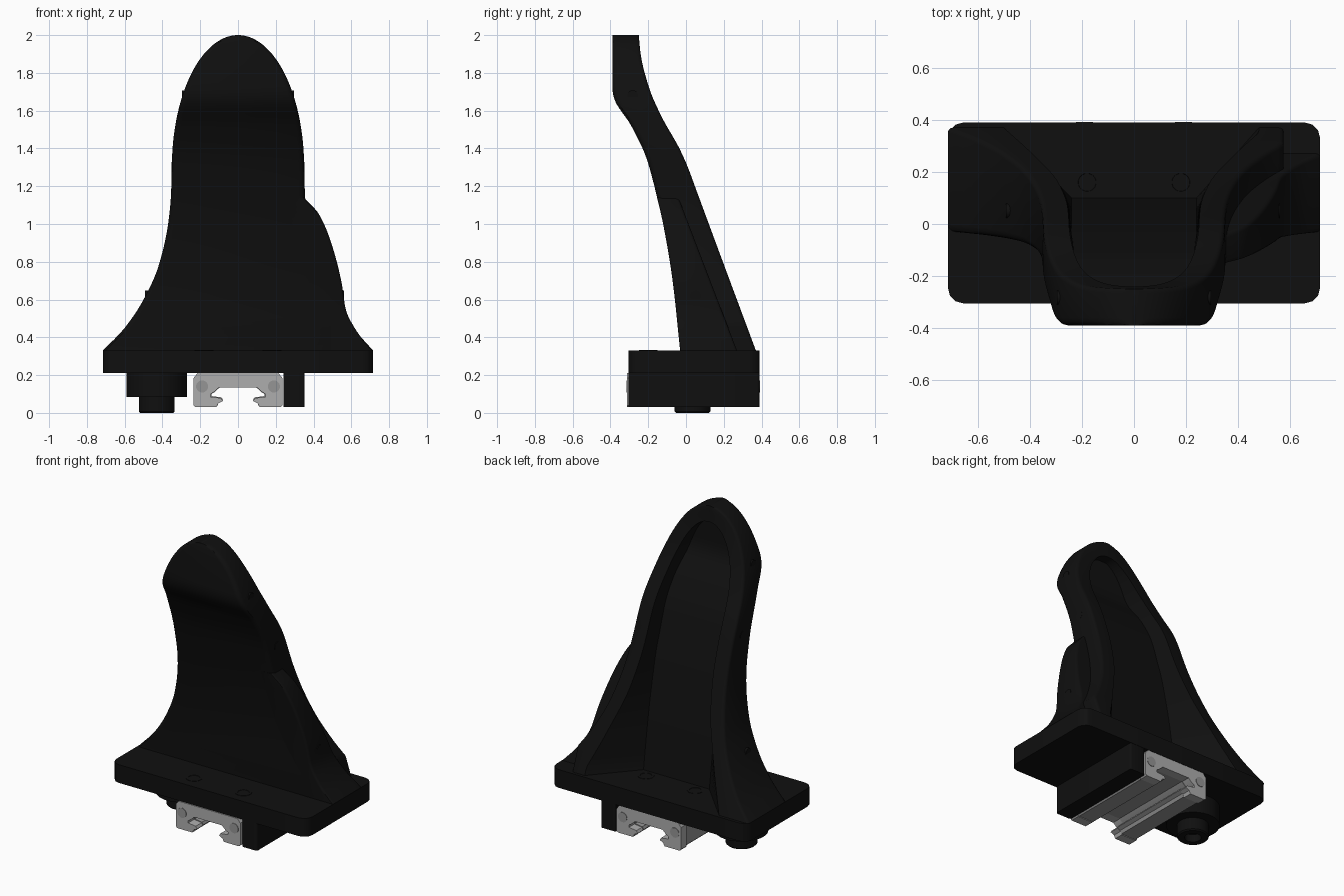
import bpy, bmesh, math

if "Cube" in bpy.data.objects:
    bpy.data.objects.remove(bpy.data.objects["Cube"])


def material(name, v):
    m = bpy.data.materials.new(name)
    m.diffuse_color = (v, v, v, 1)
    m.use_nodes = True
    m.node_tree.nodes["Principled BSDF"].inputs["Base Color"].default_value = m.diffuse_color
    return m


BLACK = material("black_plastic", 0.005)
STEEL = material("steel", 0.3)
CAP = material("light_grey", 0.42)


def curve(points):
    """Smooth monotone interpolation through (z, value) points."""
    xs, ys = zip(*points)
    n = len(xs)
    d = [(ys[i + 1] - ys[i]) / (xs[i + 1] - xs[i]) for i in range(n - 1)]
    m = [d[0]] + [2 * a * b / (a + b) if a * b > 0 else 0 for a, b in zip(d, d[1:])] + [d[-1]]

    def f(x):
        x = min(max(x, xs[0]), xs[-1])
        i = max(k for k in range(n - 1) if xs[k] <= x)
        h = xs[i + 1] - xs[i]
        t = (x - xs[i]) / h
        return ((1 + 2 * t) * (1 - t) ** 2 * ys[i] + t * (1 - t) ** 2 * h * m[i]
                + t * t * (3 - 2 * t) * ys[i + 1] + t * t * (t - 1) * h * m[i + 1])
    return f


def finish(bm, name, mat, angle=30):
    bmesh.ops.remove_doubles(bm, verts=bm.verts, dist=1e-5)
    bmesh.ops.recalc_face_normals(bm, faces=bm.faces)
    me = bpy.data.meshes.new(name)
    bm.to_mesh(me)
    bm.free()
    ob = bpy.data.objects.new(name, me)
    bpy.context.collection.objects.link(ob)
    me.materials.append(mat)
    bpy.ops.object.select_all(action='DESELECT')
    ob.select_set(True)
    bpy.context.view_layer.objects.active = ob
    bpy.ops.object.shade_smooth_by_angle(angle=math.radians(angle))
    return ob


def loft(name, rings, mat, angle=30):
    bm = bmesh.new()
    vs = [[bm.verts.new(p) for p in r] for r in rings]
    n = len(vs[0])
    for a, b in zip(vs, vs[1:]):
        for i in range(n):
            j = (i + 1) % n
            bm.faces.new((a[i], a[j], b[j], b[i]))
    bm.faces.new(vs[0])
    bm.faces.new(vs[-1])
    return finish(bm, name, mat, angle)


def corner(x, y, sx, sy, r, first_x):
    """Rounded corner whose inside lies towards (-sx, -sy)."""
    pts = []
    for k in range(4):
        a = math.pi / 2 * k / 3
        u, v = (math.sin(a), math.cos(a)) if first_x else (math.cos(a), math.sin(a))
        pts.append((x - sx * r * (1 - u), y - sy * r * (1 - v)))
    return pts


def rounded_rect(x0, x1, y0, y1, r):
    return (corner(x0, y0, -1, -1, r, False) + corner(x1, y0, 1, -1, r, True)
            + corner(x1, y1, 1, 1, r, False) + corner(x0, y1, -1, 1, r, True))


def slab(name, outline, z0, z1, mat):
    return loft(name, [[(x, y, z) for x, y in outline] for z in (z0, z1)], mat)


def extrude_y(name, outline, y0, y1, mat):
    return loft(name, [[(x, y, z) for x, z in outline] for y in (y0, y1)], mat)


def turned(name, cx, cy, profile, mat, n=48):
    return loft(name, [[(cx + r * math.cos(2 * math.pi * i / n), cy + r * math.sin(2 * math.pi * i / n), z)
                        for i in range(n)] for r, z in profile], mat)


# Curves that shape the upright, all by height
front_y = curve([(.33, -.03), (.7, -.07), (1, -.12), (1.15, -.155), (1.35, -.21),
                 (1.52, -.29), (1.67, -.382), (1.72, -.39), (2, -.39)])
back_y = curve([(.33, .37), (.8, .195), (1.2, .047), (1.3, .01), (1.4, -.035),
                (1.57, -.13), (1.72, -.195), (1.9, -.24), (2, -.25)])
flare = curve([(.33, .715), (.45, .6), (.6, .5), (.78, .42), (1, .37), (1.15, .355), (1.3, .35)])
inner_flare = curve([(.33, .5), (.6, .39), (.9, .29), (1.15, .255), (1.3, .25)])
floor_t = curve([(.33, .13), (1.15, .1), (1.9, .09)])
wing_x = curve([(.33, .715), (.43, .63), (.55, .57), (.68, .55), (.88, .5), (1.05, .43), (1.14, .35)])


def half_width(z):
    return flare(z) if z < 1.3 else .35 * math.sqrt(max(0, 1 - ((z - 1.3) / .7) ** 2))


def recess_width(z):
    return inner_flare(z) if z < 1.3 else .25 * math.sqrt(max(0, 1 - ((z - 1.3) / .6) ** 2))


# Upright with the hollow back
heights = [.33 + .97 * i / 32 for i in range(32)]
heights += [1.3 + .7 * math.sin(math.radians(88.5 * i / 40)) for i in range(41)] + [1.885, 1.895, 1.9]
rings = []
for z in sorted(heights):
    w, wb = half_width(z), recess_width(z)
    wr, wbr = min(w, .575), min(wb, .48)
    yf, yb = front_y(z), back_y(z)
    wf = min(.24, wb * .93)
    yfl = yf + floor_t(z) if z < 1.899 else yb
    r = min(.03, w * .5)
    ring = corner(-w, yf, -1, -1, r, False) + corner(wr, yf, 1, -1, r, True)
    ring += corner(wr, yb, 1, 1, r * .6, False)
    ring += [(wbr, yb), (wf, yfl), (-wf, yfl), (-wb, yb)]
    ring += corner(-w, yb, -1, 1, r * .6, True)
    rings.append([(x, y, z) for x, y in ring])
loft("upright_shell", rings, BLACK, 35)

# Side wing on the right
rings = []
for i in range(33):
    z = .33 + .81 * i / 32
    x0, x1 = min(half_width(z), .575) - .08, wing_x(z)
    yf, yb = front_y(z) - .001, .27 - .31 * (z - .33) / .81
    ring = [(x0, yf)] + corner(x1, yf, 1, -1, .015, True) + corner(x1, yb, 1, 1, .015, False) + [(x0, yb)]
    rings.append([(x, y, z) for x, y in ring])
loft("side_wing", rings, BLACK, 35)

# Base plate and the block beside the rail
slab("base_plate", rounded_rect(-.715, .715, -.305, .39, .06), .21, .33, BLACK)
slab("side_block", rounded_rect(.24, .352, -.305, .388, .012), .03, .211, BLACK)

# Stepped round boss with a bored foot
turned("boss", -.43, .035, [(.16, .212), (.16, .085), (.095, .085), (.095, .008), (.087, 0),
                            (.05, 0), (.05, .05)], BLACK)

# Linear carriage: mirrored C profile, steel body and two end caps
half = [(.1, .135), (.125, .112), (.145, .1), (.145, .085), (.09, .078), (.08, .062),
        (.105, .05), (.115, .03), (.225, .03), (.235, .04), (.235, .185), (.215, .21)]
profile = half + [(-x, z) for x, z in reversed(half)]
body = [(x * .97, z + (.004 if z < .1 else 0)) for x, z in profile]
extrude_y("carriage_body", body, -.25, .33, STEEL)
for y0, y1, yc, tag in ((-.312, -.25, -.313, "front"), (.33, .388, .389, "back")):
    extrude_y(f"carriage_cap_{tag}", profile, y0, y1, CAP)
    for s in (-1, 1):
        disc = [(s * .19 + .032 * math.cos(a * math.pi / 12), .14 + .032 * math.sin(a * math.pi / 12))
                for a in range(24)]
        extrude_y(f"cap_screw_{tag}", disc, yc - .002, yc + .002, STEEL)

# Countersunk screws in the plate
for s in (-1, 1):
    for y in (-.2, .16):
        turned("plate_screw", s * .18, y, [(.05, .325), (.05, .332), (.035, .332), (.03, .322)], BLACK, 24)

# Small fasteners along both edges of the upright
for z in (.62, 1.3, 1.68):
    for s in (-1, 1):
        x = wing_x(z) if s > 0 and z < 1.14 else half_width(z)
        y = (front_y(z) + back_y(z)) / 2 - (.05 if z < 1 else 0)
        disc = [(y + .028 * math.cos(a * math.pi / 8), z + .028 * math.sin(a * math.pi / 8)) for a in range(16)]
        loft("edge_fastener", [[(s * (x + e), a, b) for a, b in disc] for e in (-.03, .002)], BLACK)
